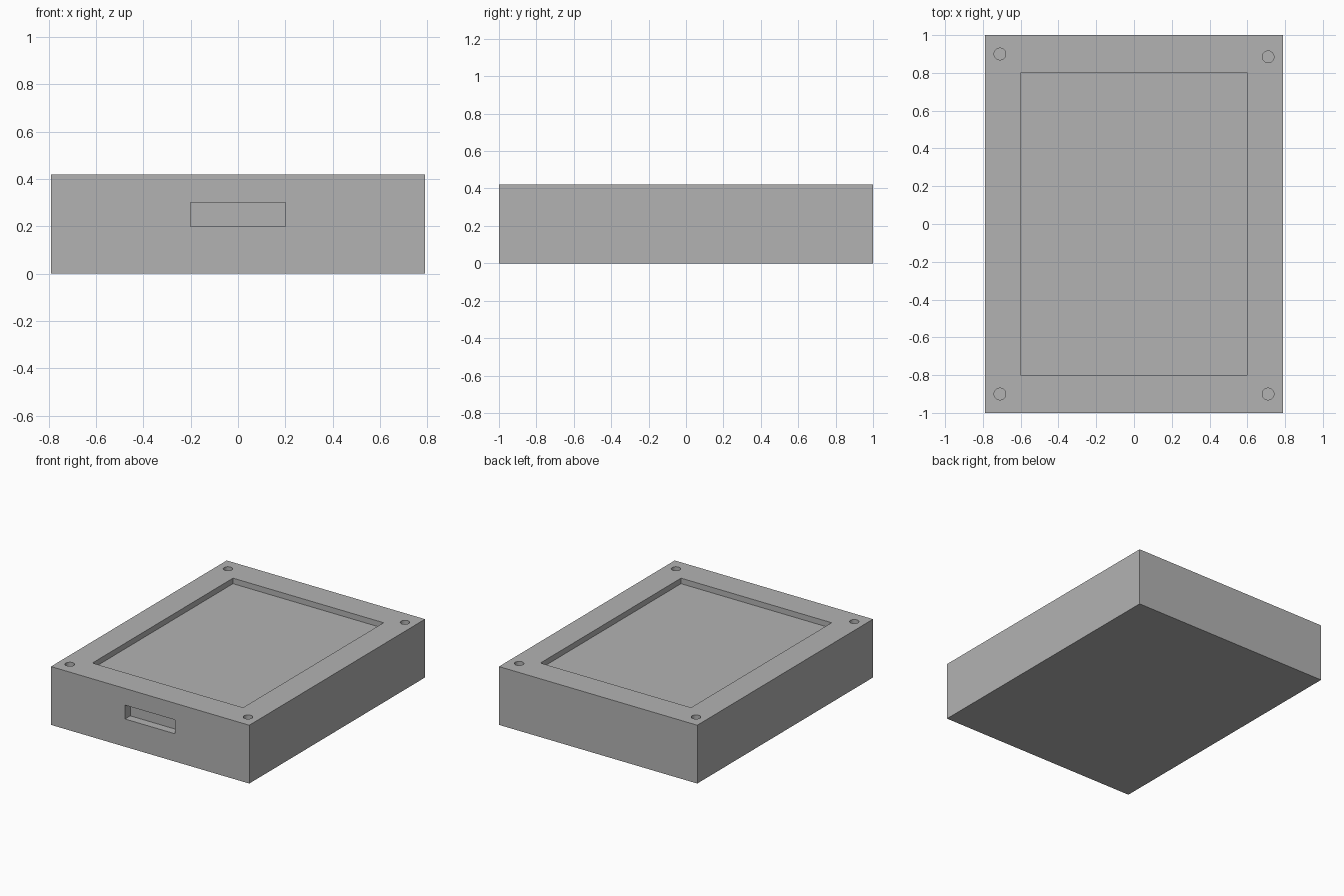
import bpy

cube = bpy.data.objects.get("Cube")
if cube:
    bpy.data.objects.remove(cube, do_unlink=True)

grey = bpy.data.materials.new("plain grey")
grey.use_nodes = True
colour = (0.45, 0.45, 0.45, 1)
grey.diffuse_color = colour
grey.node_tree.nodes["Principled BSDF"].inputs["Base Color"].default_value = colour

HALF_X, HALF_Y, HEIGHT = 0.79, 1.0, 0.42


def box(name, low, high):
    centre = [(a + b) / 2 for a, b in zip(low, high)]
    bpy.ops.mesh.primitive_cube_add(size=1, location=centre)
    obj = bpy.context.object
    obj.name = name
    obj.scale = [b - a for a, b in zip(low, high)]
    bpy.ops.object.transform_apply(location=True, rotation=False, scale=True)
    obj.data.materials.append(grey)
    return obj


def carve(body, cutter):
    mod = body.modifiers.new(cutter.name, "BOOLEAN")
    mod.operation = "DIFFERENCE"
    mod.solver = "EXACT"
    mod.object = cutter
    bpy.context.view_layer.objects.active = body
    bpy.ops.object.modifier_apply(modifier=mod.name)
    bpy.data.objects.remove(cutter, do_unlink=True)


# Solid case
case = box("case", (-HALF_X, -HALF_Y, 0), (HALF_X, HALF_Y, HEIGHT))

# Shallow screen recess in the top
carve(case, box("screen_recess", (-0.6, -0.8, HEIGHT - 0.04), (0.6, 0.8, HEIGHT + 0.1)))

# Port slot in the front
carve(case, box("port_slot", (-0.2, -HALF_Y - 0.1, 0.2), (0.2, -HALF_Y + 0.06, 0.3)))

# Screw holes in the corners, one set slightly further in
HOLE_DEPTH = 0.04
for x, y in ((-0.71, -0.9), (0.71, -0.9), (-0.71, 0.9), (0.71, 0.885)):
    bpy.ops.mesh.primitive_cylinder_add(
        vertices=32, radius=0.031, depth=0.2,
        location=(x, y, HEIGHT - HOLE_DEPTH + 0.1))
    hole = bpy.context.object
    hole.name = "screw_hole"
    hole.data.materials.append(grey)
    carve(case, hole)

# Crisp flat faces, smooth hole walls
bpy.ops.object.select_all(action="DESELECT")
case.select_set(True)
bpy.context.view_layer.objects.active = case
bpy.ops.object.shade_smooth_by_angle(angle=0.5)
